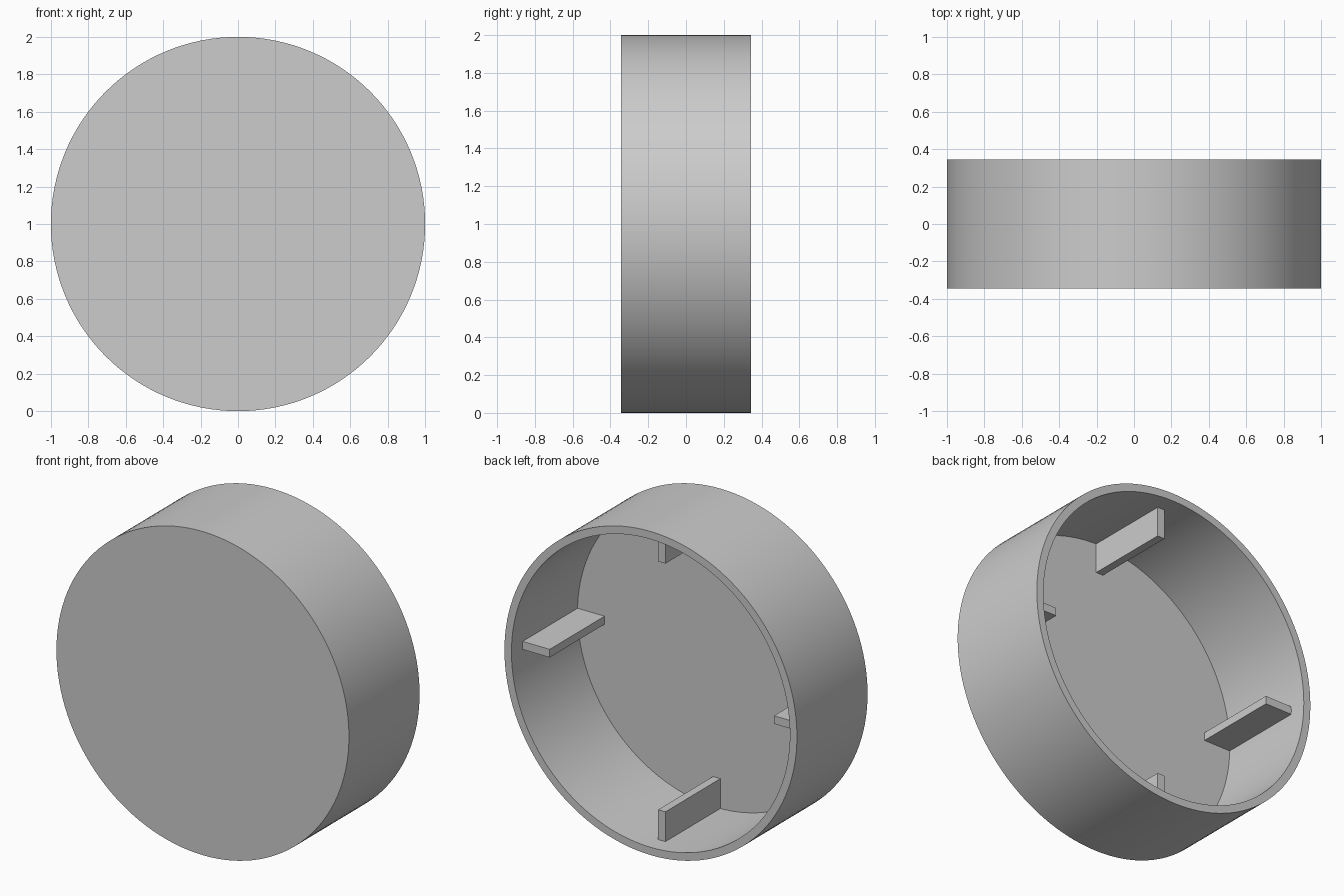
import bpy
import bmesh
from math import cos, sin, pi
from mathutils import Matrix

cube = bpy.data.objects.get("Cube")
if cube:
    bpy.data.objects.remove(cube, do_unlink=True)

SEGMENTS = 128
RADIUS, INNER = 1.0, 0.952
FRONT, BACK, FLOOR = -0.345, 0.345, -0.3
RIB_TIP, RIB_END, RIB_THICK = 0.767, 0.236, 0.05

grey = bpy.data.materials.new("light_grey")
grey.use_nodes = True
colour = (0.604, 0.604, 0.604, 1)
grey.diffuse_color = colour
grey.node_tree.nodes["Principled BSDF"].inputs["Base Color"].default_value = colour


def add_object(name, bm):
    bmesh.ops.recalc_face_normals(bm, faces=bm.faces)
    mesh = bpy.data.meshes.new(name)
    bm.to_mesh(mesh)
    bm.free()
    mesh.materials.append(grey)
    obj = bpy.data.objects.new(name, mesh)
    bpy.context.collection.objects.link(obj)
    return obj


# Round cup: closed front disc, thin wall, open back
bm = bmesh.new()
rings = []
for r, y in [(RADIUS, FRONT), (RADIUS, BACK), (INNER, BACK), (INNER, FLOOR)]:
    angles = [2 * pi * i / SEGMENTS for i in range(SEGMENTS)]
    rings.append([bm.verts.new((r * cos(a), y, 1 + r * sin(a))) for a in angles])
for a, b in zip(rings, rings[1:]):
    for i in range(SEGMENTS):
        j = (i + 1) % SEGMENTS
        bm.faces.new((a[i], a[j], b[j], b[i]))
bm.faces.new(rings[0])
bm.faces.new(rings[-1])
cup = add_object("cap_shell", bm)
bpy.context.view_layer.objects.active = cup
cup.select_set(True)
bpy.ops.object.shade_smooth_by_angle(angle=pi / 6)
cup.select_set(False)

# Four ribs standing inward from the wall, rooted in the wall and floor
x0, x1 = RIB_TIP, INNER + 0.02
y0, y1 = FLOOR - 0.02, RIB_END
for k, side in enumerate(("left", "top", "right", "bottom")):
    bm = bmesh.new()
    place = (Matrix.Translation((0, 0, 1))
             @ Matrix.Rotation(-k * pi / 2, 4, 'Y')
             @ Matrix.Translation(((x0 + x1) / 2, (y0 + y1) / 2, 0))
             @ Matrix.Diagonal((x1 - x0, y1 - y0, RIB_THICK, 1)))
    bmesh.ops.create_cube(bm, size=1, matrix=place)
    add_object(side + "_rib", bm)
